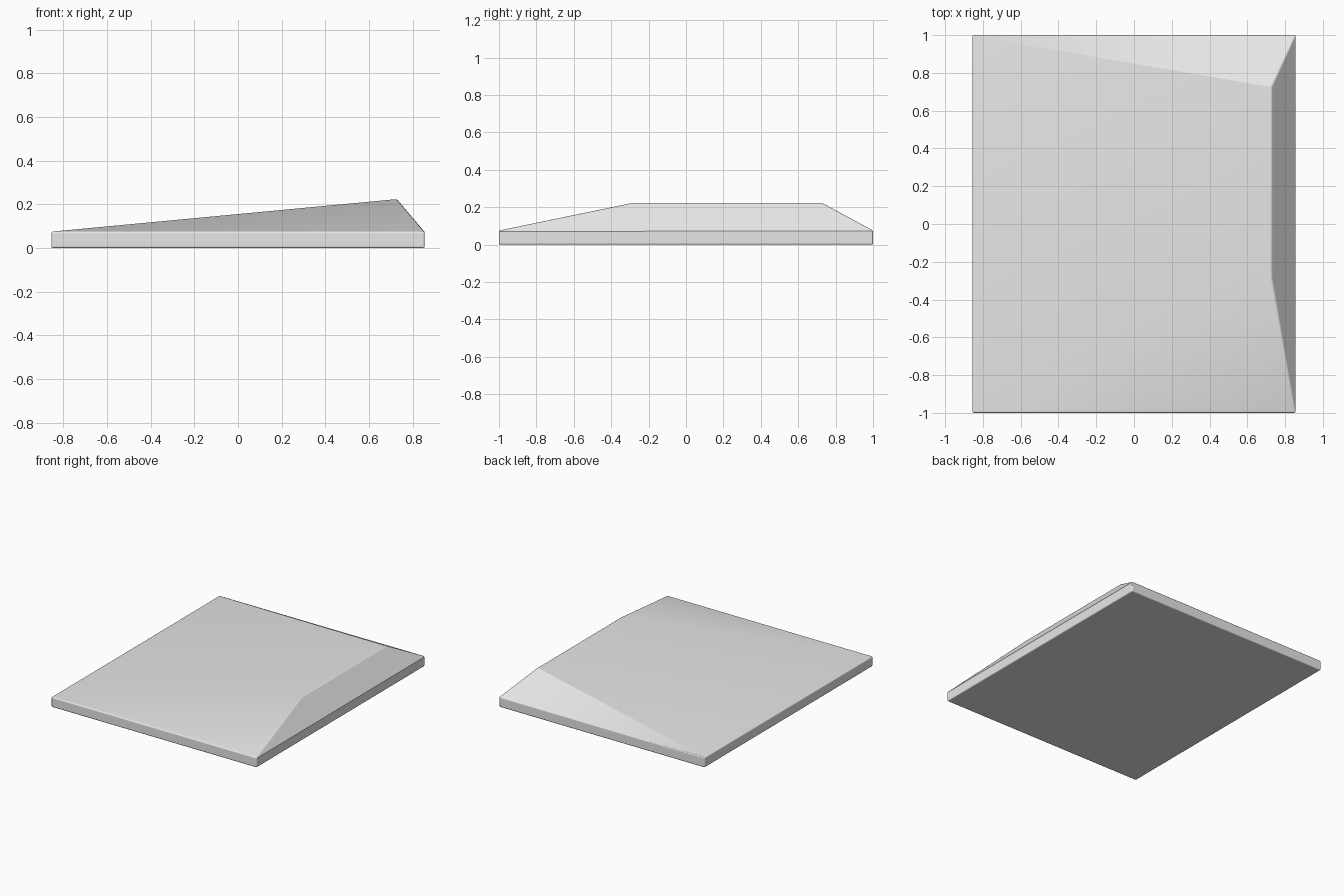
import bpy
import bmesh
import math

cube = bpy.data.objects.get("Cube")
if cube:
    bpy.data.objects.remove(cube, do_unlink=True)

HALF_X, HALF_Y = 0.855, 1.0
RIM_Z, RIDGE_Z, RIDGE_X = 0.075, 0.224, 0.728

# Plain grey material
grey = bpy.data.materials.new("plain_grey")
grey.use_nodes = True
colour = (0.8, 0.8, 0.8, 1.0)
grey.diffuse_color = colour
grey.node_tree.nodes["Principled BSDF"].inputs["Base Color"].default_value = colour

bm = bmesh.new()

# Rectangular slab: bottom and rim loops, front-left corner first
corners = [(-HALF_X, -HALF_Y), (HALF_X, -HALF_Y), (HALF_X, HALF_Y), (-HALF_X, HALF_Y)]
base = [bm.verts.new((x, y, 0)) for x, y in corners]
rim = [bm.verts.new((x, y, RIM_Z)) for x, y in corners]
bm.faces.new(base[::-1])
for i in range(4):
    j = (i + 1) % 4
    bm.faces.new((base[i], base[j], rim[j], rim[i]))

# Off-centre ridge with four slopes running down to the rim
ridge_front = bm.verts.new((RIDGE_X, -0.28, RIDGE_Z))
ridge_back = bm.verts.new((RIDGE_X, 0.725, RIDGE_Z))
bm.faces.new((rim[0], rim[1], ridge_front))
bm.faces.new((rim[1], rim[2], ridge_back, ridge_front))
bm.faces.new((rim[2], rim[3], ridge_back))
bm.faces.new((rim[3], rim[0], ridge_front, ridge_back))
bmesh.ops.recalc_face_normals(bm, faces=bm.faces[:])

# Soften the pronounced edges
sharp = [e for e in bm.edges if e.calc_face_angle() > math.radians(45)]
bmesh.ops.bevel(bm, geom=sharp, offset=0.008, offset_type='OFFSET', segments=4,
                profile=0.5, affect='EDGES', clamp_overlap=True)

mesh = bpy.data.meshes.new("sloped_slab")
bm.to_mesh(mesh)
bm.free()
mesh.materials.append(grey)
slab = bpy.data.objects.new("sloped_slab", mesh)
bpy.context.collection.objects.link(slab)

# Smooth shading that keeps the back crease crisp
bpy.ops.object.select_all(action='DESELECT')
slab.select_set(True)
bpy.context.view_layer.objects.active = slab
bpy.ops.object.shade_smooth_by_angle(angle=math.radians(25))
weighted = slab.modifiers.new("weighted_normals", 'WEIGHTED_NORMAL')
weighted.keep_sharp = True
